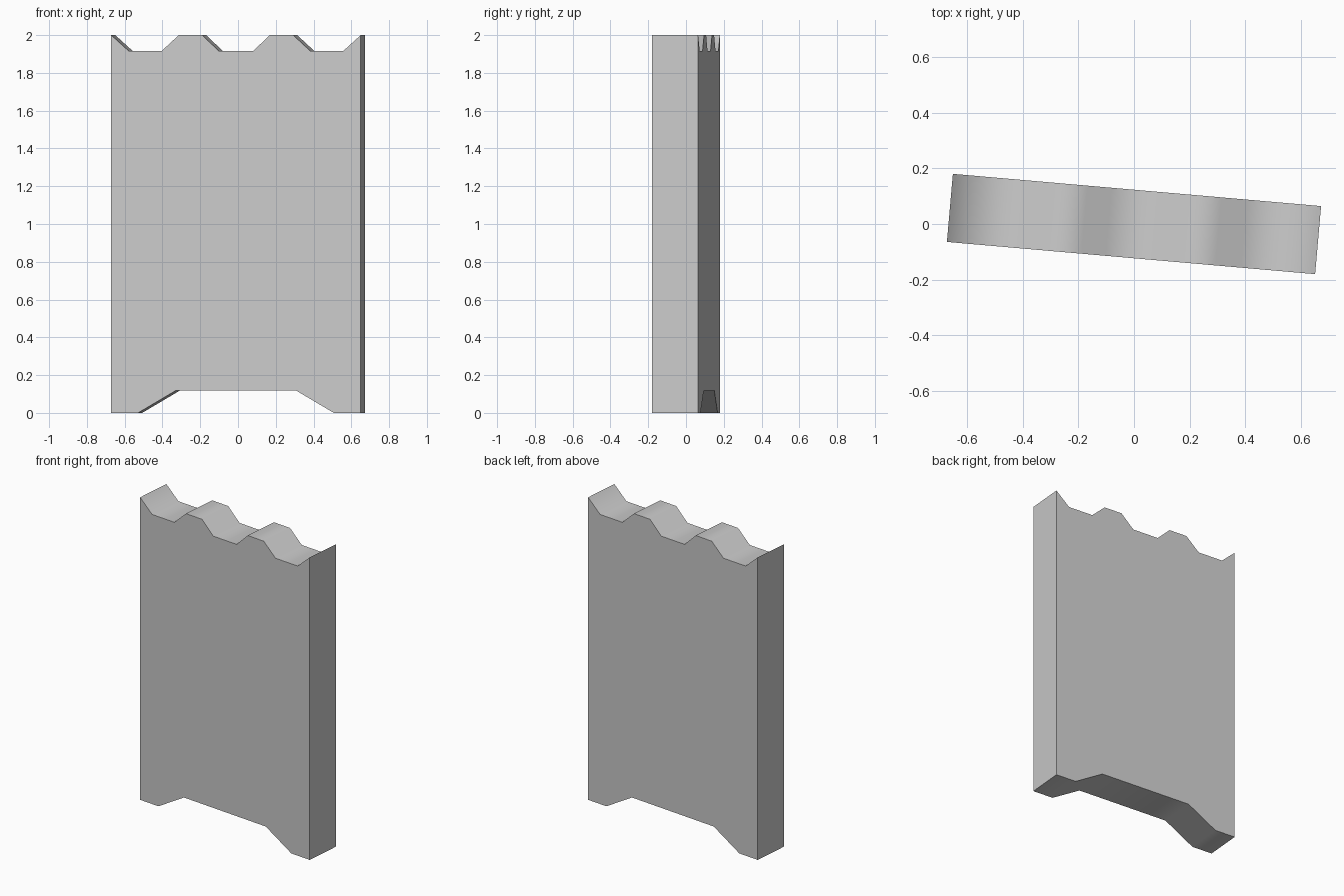
import bpy, bmesh, math

if "Cube" in bpy.data.objects:
    bpy.data.objects.remove(bpy.data.objects["Cube"])

HALF_W, HALF_T, HEIGHT = 0.663, 0.1225, 2.0
VALLEY, ARCH = 1.915, 0.118

# Right half of the outline (x, z): foot arch, side, notched crown
right = [(0.32, ARCH), (0.52, 0), (HALF_W, 0), (HALF_W, HEIGHT),
         (0.569, VALLEY), (0.396, VALLEY), (0.304, HEIGHT),
         (0.179, HEIGHT), (0.091, VALLEY)]
outline = right + [(-x, z) for x, z in reversed(right)]

# Slab: outline extruded through its thickness
bm = bmesh.new()
face = bm.faces.new([bm.verts.new((x, -HALF_T, z)) for x, z in outline])
extruded = bmesh.ops.extrude_face_region(bm, geom=[face])
moved = [v for v in extruded["geom"] if isinstance(v, bmesh.types.BMVert)]
bmesh.ops.translate(bm, verts=moved, vec=(0, 2 * HALF_T, 0))
bmesh.ops.recalc_face_normals(bm, faces=bm.faces)

mesh = bpy.data.meshes.new("notched_slab")
bm.to_mesh(mesh)
bm.free()
slab = bpy.data.objects.new("notched_slab", mesh)
bpy.context.collection.objects.link(slab)

# Slight turn about the vertical axis
slab.rotation_euler.z = math.radians(-5)

# Soft crown and arch, sharp rims
bpy.context.view_layer.objects.active = slab
slab.select_set(True)
bpy.ops.object.shade_smooth_by_angle(angle=math.radians(50))
